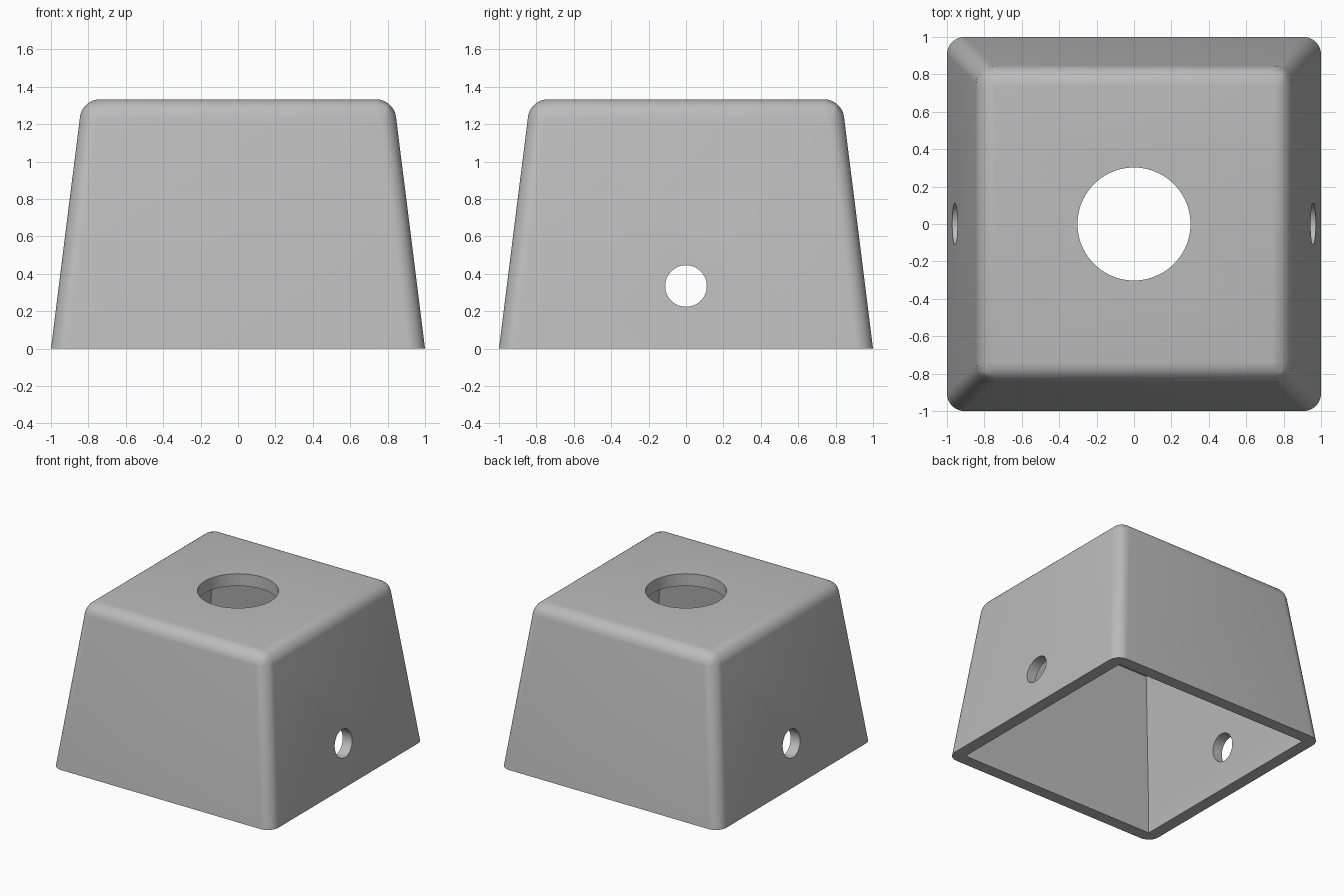
import bpy, bmesh, math
from mathutils import Matrix

if "Cube" in bpy.data.objects:
    bpy.data.objects.remove(bpy.data.objects["Cube"])

TOP = 1.333      # overall height
WALL = 0.1       # shell thickness


def make_object(name, bm):
    bmesh.ops.recalc_face_normals(bm, faces=bm.faces)
    mesh = bpy.data.meshes.new(name)
    bm.to_mesh(mesh)
    bm.free()
    obj = bpy.data.objects.new(name, mesh)
    bpy.context.collection.objects.link(obj)
    return obj


def square_loft(levels):
    """Solid lofted through squares given as (half width, height)."""
    bm = bmesh.new()
    rings = [[bm.verts.new((sx * w, sy * w, z))
              for sx, sy in ((-1, -1), (1, -1), (1, 1), (-1, 1))]
             for w, z in levels]
    for a, b in zip(rings, rings[1:]):
        for i in range(4):
            j = (i + 1) % 4
            bm.faces.new((a[i], a[j], b[j], b[i]))
    bm.faces.new(rings[0][::-1])
    bm.faces.new(rings[-1])
    return bm


def cylinder(name, radius, depth, matrix):
    bm = bmesh.new()
    bmesh.ops.create_cone(bm, cap_ends=True, segments=96, radius1=radius,
                          radius2=radius, depth=depth, matrix=matrix)
    return make_object(name, bm)


# Tapered housing with rounded corners and top rim
bm = square_loft([(1.0, 0.0), (0.833, TOP)])
edges = [e for e in bm.edges if max(v.co.z for v in e.verts) > 0.1]
bmesh.ops.bevel(bm, geom=edges, offset=0.093, offset_type='OFFSET',
                segments=10, profile=0.5, affect='EDGES')
housing = make_object("housing", bm)

# Cutters: cavity with a straight lip, top opening, cross hole
cutters = [
    make_object("cavity_cutter", square_loft(
        [(0.9, -0.2), (0.9, 0.13), (0.746, TOP - WALL)])),
    cylinder("top_opening_cutter", 0.302, 0.6, Matrix.Translation((0, 0, TOP))),
    cylinder("side_hole_cutter", 0.111, 3.0,
             Matrix.Translation((0, 0, 0.335)) @ Matrix.Rotation(math.pi / 2, 4, 'Y')),
]

bpy.context.view_layer.objects.active = housing
housing.select_set(True)
for cutter in cutters:
    cutter.hide_render = True
    mod = housing.modifiers.new(cutter.name, 'BOOLEAN')
    mod.operation = 'DIFFERENCE'
    mod.solver = 'EXACT'
    mod.object = cutter
    bpy.ops.object.modifier_apply(modifier=mod.name)
    bpy.data.objects.remove(cutter, do_unlink=True)

# Plain grey finish
grey = bpy.data.materials.new("grey")
grey.diffuse_color = (0.5, 0.5, 0.5, 1)
grey.use_nodes = True
grey.node_tree.nodes["Principled BSDF"].inputs["Base Color"].default_value = grey.diffuse_color
housing.data.materials.clear()
housing.data.materials.append(grey)
for poly in housing.data.polygons:
    poly.material_index = 0

bpy.ops.object.shade_smooth_by_angle(angle=math.radians(30))
